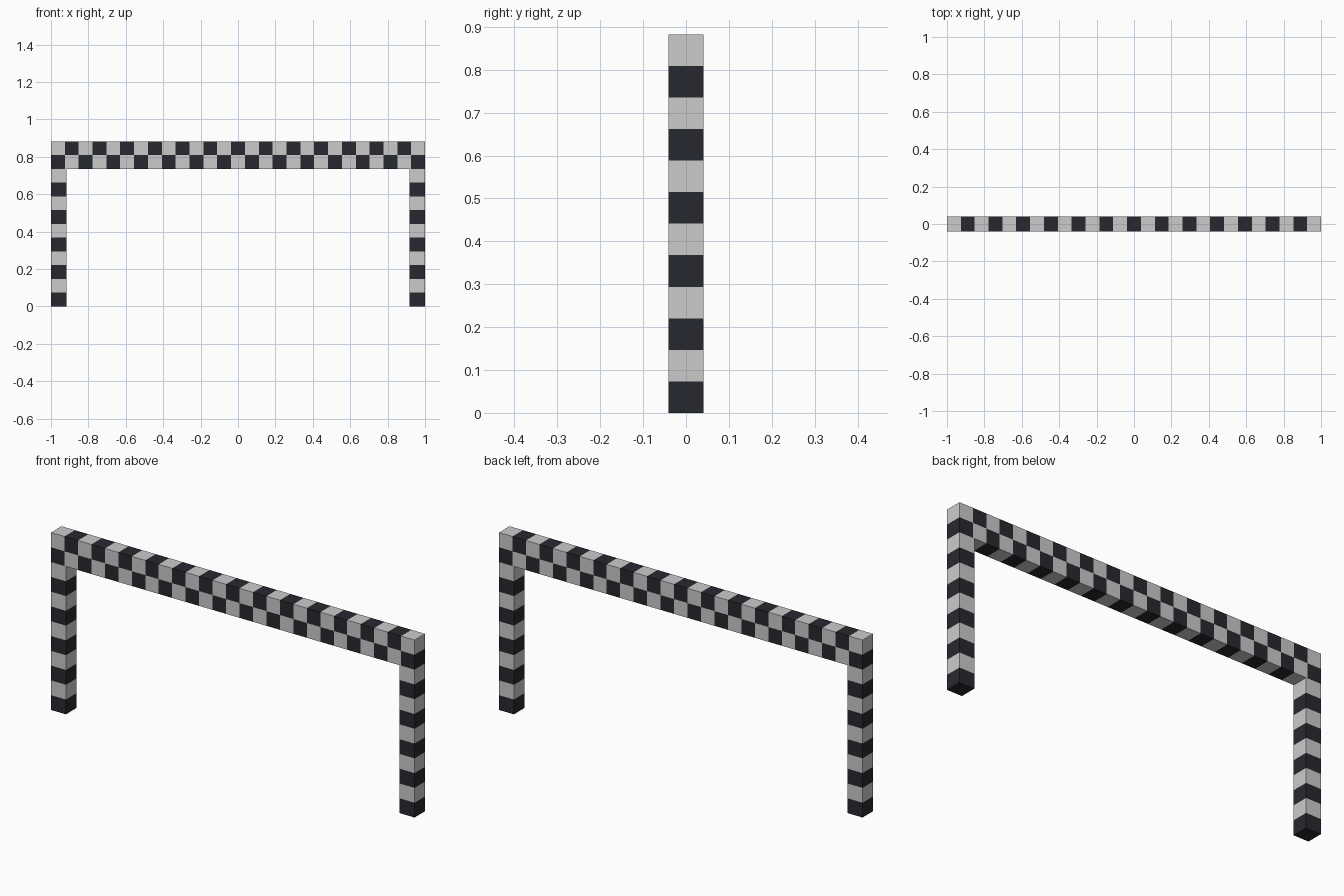
import bpy, bmesh
from mathutils import Vector

if "Cube" in bpy.data.objects:
    bpy.data.objects.remove(bpy.data.objects["Cube"])

HEIGHT, POST_W, HALF_Y = 0.8824, 0.082, 0.041
ROWS, COLS = 12, 27
ROW_H, COL_W = HEIGHT / ROWS, 2 / COLS
BAR_Z = ROW_H * 10
INNER = 1 - POST_W


def paint(name, color):
    mat = bpy.data.materials.new(name)
    mat.diffuse_color = color
    mat.use_nodes = True
    mat.node_tree.nodes["Principled BSDF"].inputs["Base Color"].default_value = mat.diffuse_color
    return mat


LIGHT = paint("light_grey", (0.8, 0.8, 0.8, 1))
DARK = paint("near_black", (0.02, 0.022, 0.028, 1))


def checkered_box(name, lo, hi, x_cuts, z_cuts, is_dark, is_hidden):
    """Box sliced along x and z; each cell is coloured, joint faces removed."""
    bm = bmesh.new()
    bmesh.ops.create_cube(bm, size=1)
    for v in bm.verts:
        v.co = Vector(l + (h - l) * (c + 0.5) for l, h, c in zip(lo, hi, v.co))
    for axis, cuts in (((1, 0, 0), x_cuts), ((0, 0, 1), z_cuts)):
        for d in cuts:
            bmesh.ops.bisect_plane(bm, geom=bm.verts[:] + bm.edges[:] + bm.faces[:],
                                   plane_co=Vector(axis) * d, plane_no=axis, dist=1e-6)
    bm.normal_update()
    hidden = []
    for f in bm.faces:
        c = f.calc_center_median()
        if is_hidden(c):
            hidden.append(f)
        # sample just inside the surface so edge faces share their cell's colour
        f.material_index = int(is_dark(c - f.normal * 0.01))
    bmesh.ops.delete(bm, geom=hidden, context='FACES')
    me = bpy.data.meshes.new(name)
    bm.to_mesh(me)
    bm.free()
    me.materials.append(LIGHT)
    me.materials.append(DARK)
    ob = bpy.data.objects.new(name, me)
    bpy.context.collection.objects.link(ob)


# striped posts, open at the top where they meet the crossbar
for side, x0, x1 in (("left", -1, -INNER), ("right", INNER, 1)):
    checkered_box(side + "_post", (x0, -HALF_Y, 0), (x1, HALF_Y, BAR_Z),
                  [], [ROW_H * i for i in range(1, 10)],
                  lambda p: int(p.z // ROW_H) % 2 == 0,
                  lambda c: c.z > BAR_Z - 1e-4)

# two-row checkered crossbar, open underneath where the posts join
checkered_box("crossbar", (-1, -HALF_Y, BAR_Z), (1, HALF_Y, HEIGHT),
              [-1 + COL_W * i for i in range(1, COLS)] + [-INNER, INNER],
              [BAR_Z + ROW_H],
              lambda p: (int((p.x + 1) // COL_W) + int(p.z > BAR_Z + ROW_H)) % 2 == 0,
              lambda c: c.z < BAR_Z + 1e-4 and abs(c.x) > INNER)
